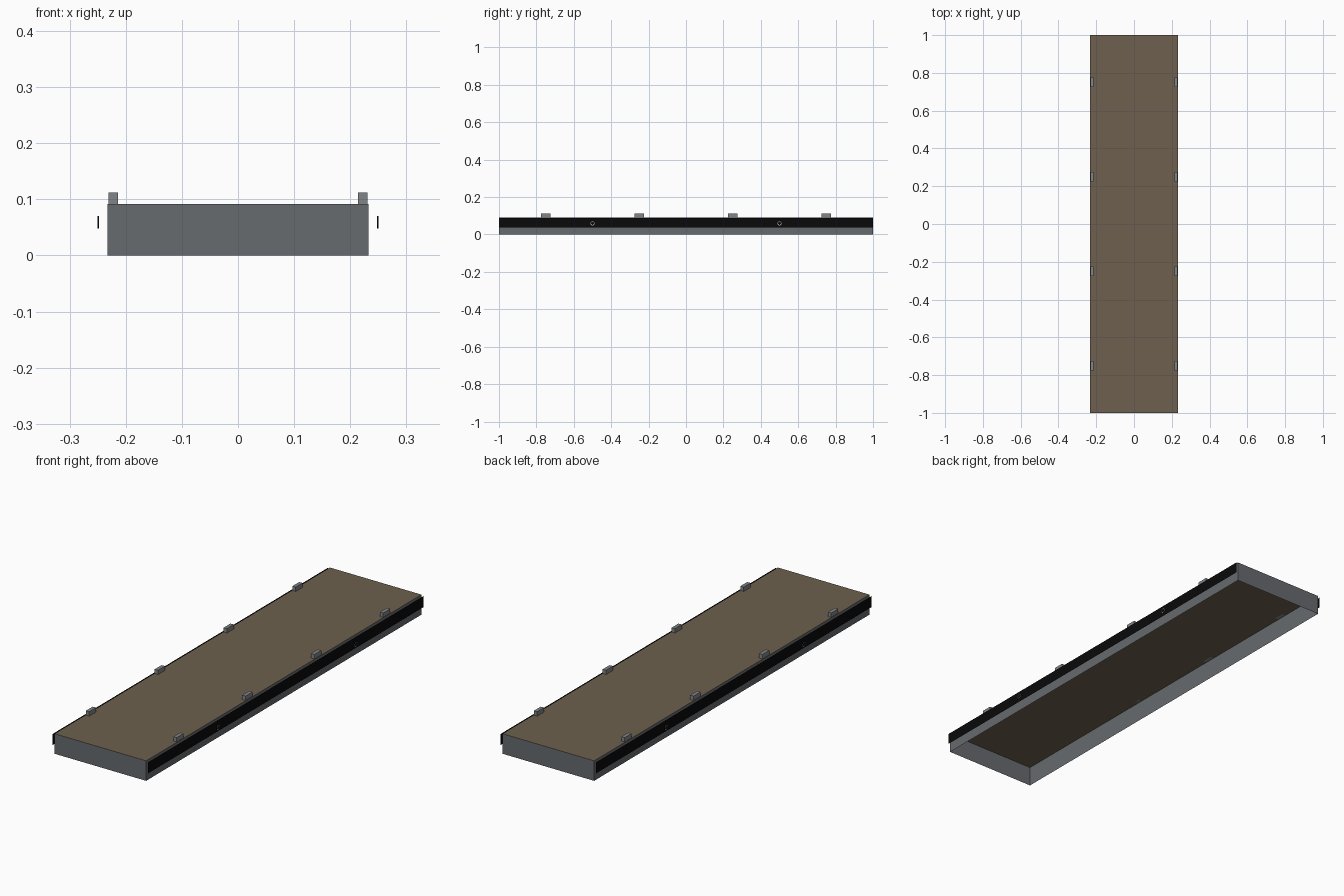
import bpy, bmesh
from mathutils import Matrix, Vector

old = bpy.data.objects.get("Cube")
if old:
    bpy.data.objects.remove(old, do_unlink=True)


def material(name, rgb):
    m = bpy.data.materials.new(name)
    m.use_nodes = True
    m.diffuse_color = (*rgb, 1)
    m.node_tree.nodes["Principled BSDF"].inputs["Base Color"].default_value = (*rgb, 1)
    return m


BROWN = material("deck brown", (0.155, 0.117, 0.076))
GREY = material("frame grey", (0.135, 0.145, 0.155))
LIGHT = material("bracket grey", (0.22, 0.235, 0.25))
BLACK = material("side black", (0.003, 0.003, 0.003))
PALE = material("ring pale grey", (0.5, 0.5, 0.5))


def finish(bm, name, *mats):
    mesh = bpy.data.meshes.new(name)
    bm.to_mesh(mesh)
    bm.free()
    for m in mats:
        mesh.materials.append(m)
    obj = bpy.data.objects.new(name, mesh)
    bpy.context.collection.objects.link(obj)
    return obj


def box(lo, hi):
    bm = bmesh.new()
    lo, hi = Vector(lo), Vector(hi)
    bmesh.ops.create_cube(bm, size=1, matrix=Matrix.Translation((lo + hi) / 2)
                          @ Matrix.Diagonal((*(hi - lo), 1)))
    return bm


HALF_W, TOP = 0.233, 0.092

# Hollow body, open underneath, with a brown deck on top
bm = box((-HALF_W, -1, 0), (HALF_W, 1, TOP))
bm.normal_update()
bmesh.ops.delete(bm, geom=[f for f in bm.faces if f.normal.z < -0.5], context="FACES_ONLY")
for f in bm.faces:
    f.material_index = 1 if f.normal.z > 0.5 else 0
finish(bm, "hollow_frame_and_deck", GREY, BROWN)

for side, label in ((1, "left"), (-1, "right")):
    # Thin black side panel standing just off the frame
    bm = bmesh.new()
    corners = [(-1, 0.037), (1, 0.037), (1, 0.088), (-1, 0.088)]
    bm.faces.new([bm.verts.new((side * 0.243, y, z)) for y, z in corners[::side]])
    finish(bm, label + "_side_panel", BLACK)

    # Brackets along the deck edge
    for i, y in enumerate((-0.75, -0.25, 0.25, 0.75)):
        x0, x1 = sorted((side * 0.214, side * 0.231))
        finish(box((x0, y - 0.025, TOP), (x1, y + 0.025, 0.112)),
               f"{label}_deck_bracket_{i + 1}", LIGHT)

    # Round side markers: black discs with a pale rim
    for y, end in ((-0.5, "front"), (0.5, "rear")):
        bm = bmesh.new()
        place = Matrix.Translation((side * 0.249, y, 0.059)) @ Matrix.Rotation(1.570796, 4, "Y")
        bmesh.ops.create_cone(bm, cap_ends=True, segments=16, radius1=0.011,
                              radius2=0.011, depth=0.002, matrix=place)
        caps = [f for f in bm.faces if len(f.verts) > 4]
        rim = bmesh.ops.inset_region(bm, faces=caps, thickness=0.003)["faces"]
        for f in rim:
            f.material_index = 1
        finish(bm, f"{label}_{end}_side_marker", BLACK, PALE)
